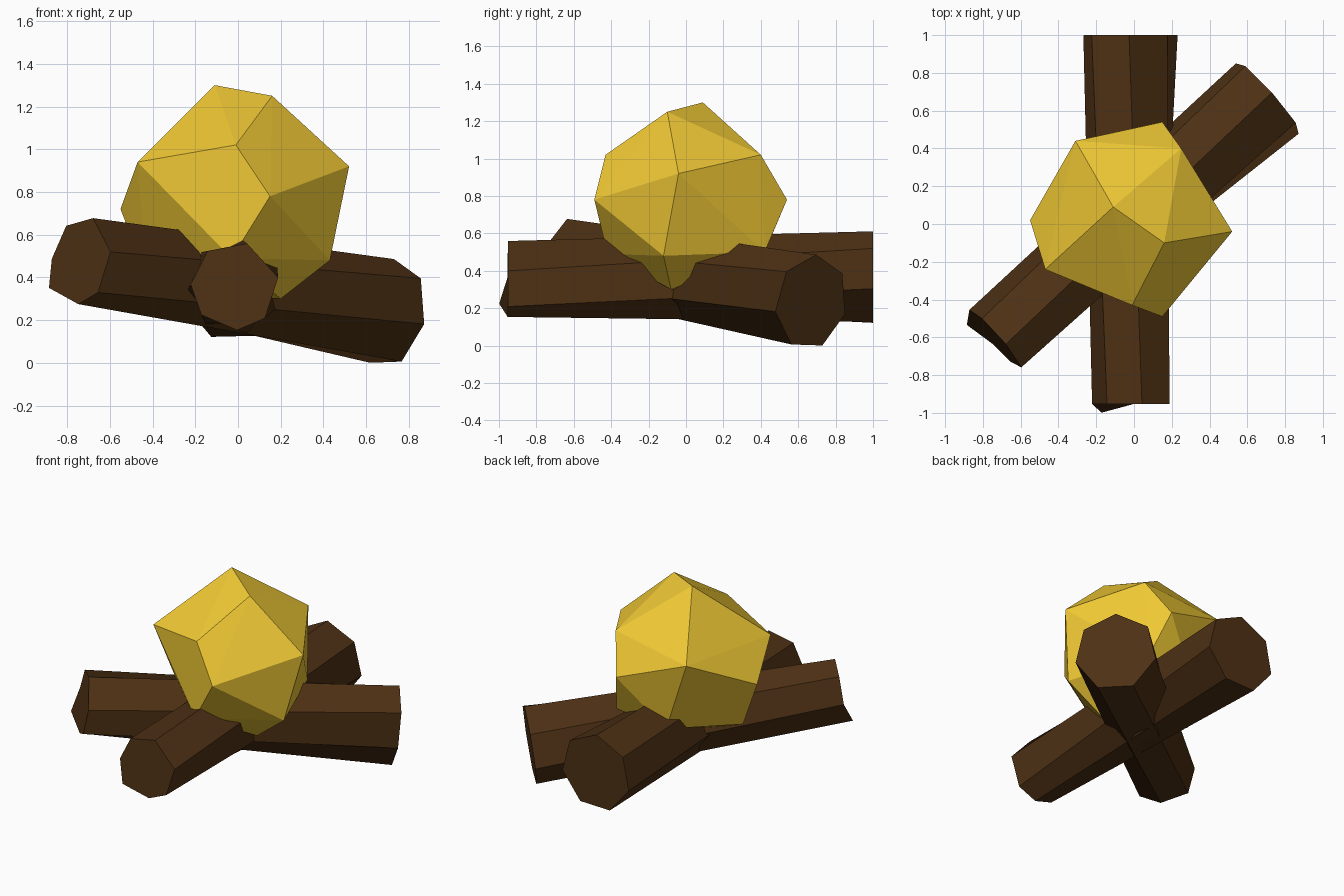
import bpy, bmesh
from math import sin, cos, radians
from mathutils import Vector

if "Cube" in bpy.data.objects:
    bpy.data.objects.remove(bpy.data.objects["Cube"])


def material(name, color):
    m = bpy.data.materials.new(name)
    m.diffuse_color = color
    m.use_nodes = True
    m.node_tree.nodes["Principled BSDF"].inputs["Base Color"].default_value = m.diffuse_color
    return m


def finish(bm, name, mat):
    bmesh.ops.recalc_face_normals(bm, faces=bm.faces)
    me = bpy.data.meshes.new(name)
    bm.to_mesh(me)
    bm.free()
    me.materials.append(mat)
    ob = bpy.data.objects.new(name, me)
    bpy.context.collection.objects.link(ob)
    return ob


# Rough seven-sided cross-sections of a log (degrees round the axis)
THIN_ANGLES = [11, 74, 128, 178, 221, 273, 313]
THICK_ANGLES = [40 + i * 360 / 7 for i in range(7)]
CHIPPED = 4  # corner that sticks out of the thin end


def log(name, thin, thick, mat, r_thin=0.207, r_thick=0.256):
    thin, thick = Vector(thin), Vector(thick)
    axis = (thick - thin).normalized()
    side = axis.cross(Vector((0, 0, 1))).normalized()
    up = side.cross(axis)
    bm = bmesh.new()

    def ring(centre, r, angles):
        return [bm.verts.new(centre + r * (side * cos(radians(a)) + up * sin(radians(a))))
                for a in angles]

    a = ring(thin, r_thin, THIN_ANGLES)
    b = ring(thick, r_thick, THICK_ANGLES)
    a[CHIPPED].co -= axis * 0.045
    for i in range(7):
        j = (i + 1) % 7
        bm.faces.new((a[i], a[j], b[j], b[i]))
    bm.faces.new(a)
    bm.faces.new(b)
    return finish(bm, name, mat)


wood = material("wood", (0.075, 0.03, 0.007, 1))
gold = material("flame_yellow", (0.87, 0.58, 0.035, 1))

# Two crossed logs
log("straight_log", (-0.015, -0.953, 0.36), (-0.02, 1.0, 0.355), wood)
log("diagonal_log", (-0.735, -0.61, 0.48), (0.71, 0.67, 0.232), wood)

# Faceted flame: hull of a few corners
corners = [
    (-0.11, 0.09, 1.30), (0.16, -0.10, 1.25),
    (-0.01, -0.43, 1.02), (0.25, 0.40, 1.02),
    (-0.47, -0.24, 0.94), (-0.31, 0.44, 0.94), (0.52, -0.04, 0.92),
    (0.15, -0.49, 0.78), (0.15, 0.54, 0.78), (-0.55, 0.02, 0.72),
    (0.43, -0.12, 0.48), (0.23, 0.42, 0.50), (-0.03, -0.42, 0.49),
    (-0.43, 0.0, 0.41), (-0.13, 0.40, 0.45),
    (0.20, -0.08, 0.30), (-0.12, 0.04, 0.31),
]
bm = bmesh.new()
for c in corners:
    bm.verts.new(c)
bmesh.ops.convex_hull(bm, input=bm.verts)
bmesh.ops.delete(bm, geom=[v for v in bm.verts if not v.link_faces], context='VERTS')
finish(bm, "flame", gold)
